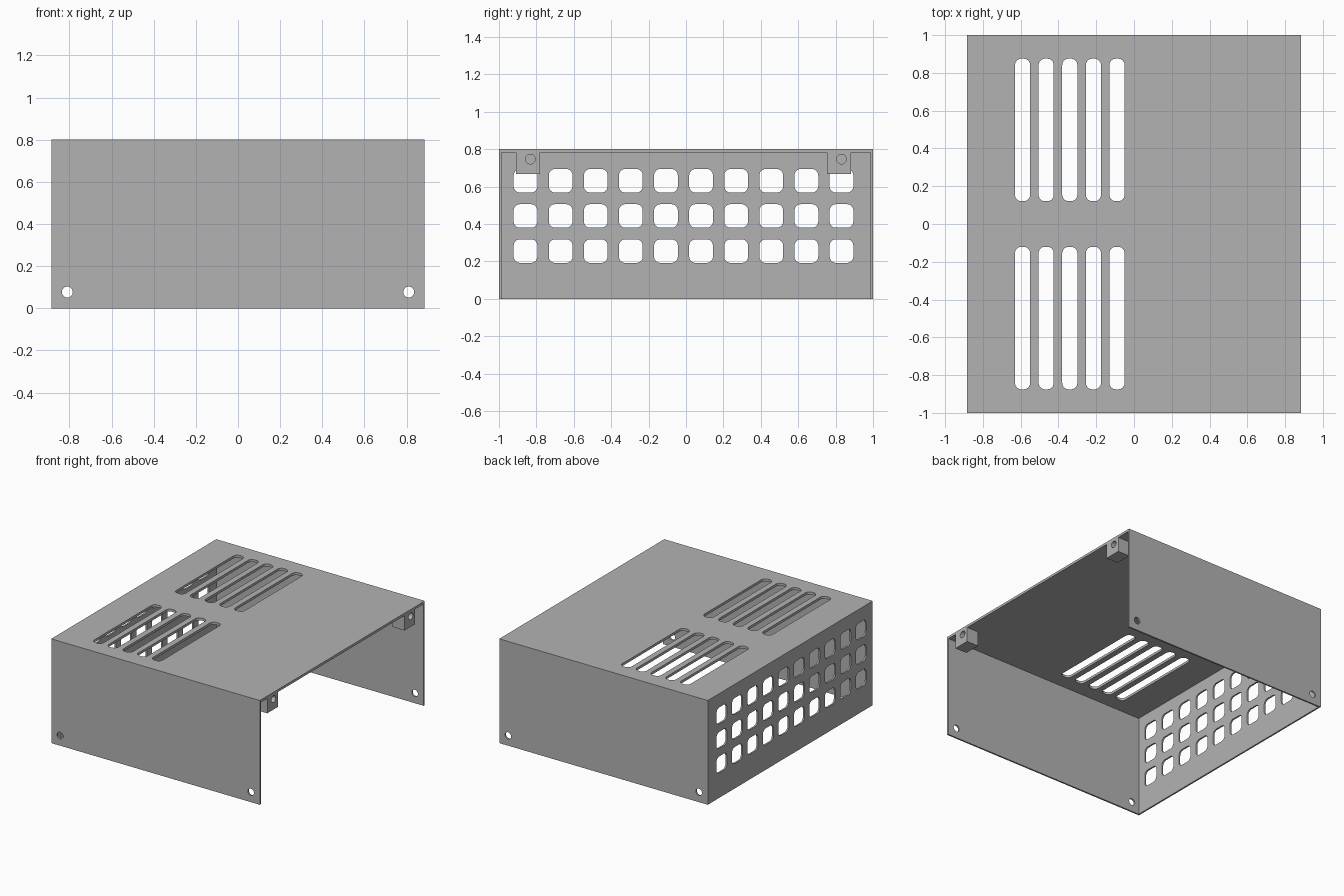
import bpy, bmesh, math
from mathutils import Vector

cube = bpy.data.objects.get("Cube")
if cube:
    bpy.data.objects.remove(cube, do_unlink=True)

HALF_X, HALF_Y, HEIGHT = 0.885, 1.0, 0.8
SHEET, ROOF = 0.0125, 0.019

grey = bpy.data.materials.new("sheet_metal_grey")
grey.use_nodes = True
colour = (0.45, 0.45, 0.45, 1)
grey.diffuse_color = colour
grey.node_tree.nodes["Principled BSDF"].inputs["Base Color"].default_value = colour


def rounded(cx, cy, w, h, r, steps=6):
    """Outline of a rounded rectangle; a circle when w = h = 2r."""
    points = []
    for quarter, (sx, sy) in enumerate([(1, 1), (-1, 1), (-1, -1), (1, -1)]):
        for i in range(steps + 1):
            a = (quarter + i / steps) * math.pi / 2
            points.append((cx + sx * (w / 2 - r) + r * math.cos(a),
                           cy + sy * (h / 2 - r) + r * math.sin(a)))
    return points


def prism(bm, outline, axis, low, high):
    """Extrude an outline along an axis; its two coordinates fill the other axes in order."""
    def place(p, d):
        c = list(p)
        c.insert(axis, d)
        return bm.verts.new(Vector(c))
    face = bm.faces.new([place(p, low) for p in outline])
    moved = bmesh.ops.extrude_face_region(bm, geom=[face])["geom"]
    for v in moved:
        if isinstance(v, bmesh.types.BMVert):
            v.co[axis] = high


def box(bm, x, y, z):
    prism(bm, [(x[0], y[0]), (x[1], y[0]), (x[1], y[1]), (x[0], y[1])], 2, *z)


def make(name, bm):
    bmesh.ops.remove_doubles(bm, verts=bm.verts, dist=1e-5)
    bmesh.ops.recalc_face_normals(bm, faces=bm.faces)
    mesh = bpy.data.meshes.new(name)
    bm.to_mesh(mesh)
    bm.free()
    mesh.materials.append(grey)
    obj = bpy.data.objects.new(name, mesh)
    bpy.context.collection.objects.link(obj)
    return obj


def cut(obj, bm):
    """Subtract the solids in bm and bake the result."""
    cutter = make("cutter", bm)
    cutter.hide_render = True
    mod = obj.modifiers.new("cut", "BOOLEAN")
    mod.operation, mod.solver, mod.object = "DIFFERENCE", "EXACT", cutter
    graph = bpy.context.evaluated_depsgraph_get()
    mesh = bpy.data.meshes.new_from_object(obj.evaluated_get(graph))
    obj.modifiers.clear()
    obj.data = mesh
    bpy.data.objects.remove(cutter, do_unlink=True)


# Folded cover: a block hollowed out through the bottom and the +x side
bm = bmesh.new()
box(bm, (-HALF_X, HALF_X), (-HALF_Y, HALF_Y), (0, HEIGHT))
cover = make("cover", bm)
bm = bmesh.new()
box(bm, (-HALF_X + SHEET, 1.2), (-HALF_Y + SHEET, HALF_Y - SHEET), (-0.2, HEIGHT - ROOF))
cut(cover, bm)

bm = bmesh.new()
# Vent slots in the roof
for side in (-1, 1):
    for i in range(5):
        prism(bm, rounded(-0.59 + 0.125 * i, side * 0.498, 0.08, 0.755, 0.034), 2, 0.7, 0.9)
# Grid of vent windows in the side wall
for row in range(3):
    for col in range(10):
        prism(bm, rounded(-0.858 + 0.1877 * col, 0.255 + 0.188 * row, 0.127, 0.126, 0.034),
              0, -1, -0.8)
# Screw holes in the front and back walls
for x in (-0.81, 0.81):
    for y in (-1, 1):
        prism(bm, rounded(x, 0.077, 0.052, 0.052, 0.026), 1, y - 0.1, y + 0.1)
cut(cover, bm)

# Drilled mounting blocks under the open edge of the roof
for name, y, hole in (("front_mount", -0.845, -0.832), ("back_mount", 0.818, 0.831)):
    bm = bmesh.new()
    box(bm, (HALF_X - 0.1, HALF_X), (y - 0.064, y + 0.064), (0.667, HEIGHT - ROOF))
    mount = make(name, bm)
    bm = bmesh.new()
    prism(bm, rounded(hole, 0.747, 0.052, 0.052, 0.026), 0, 0.7, 1)
    cut(mount, bm)
